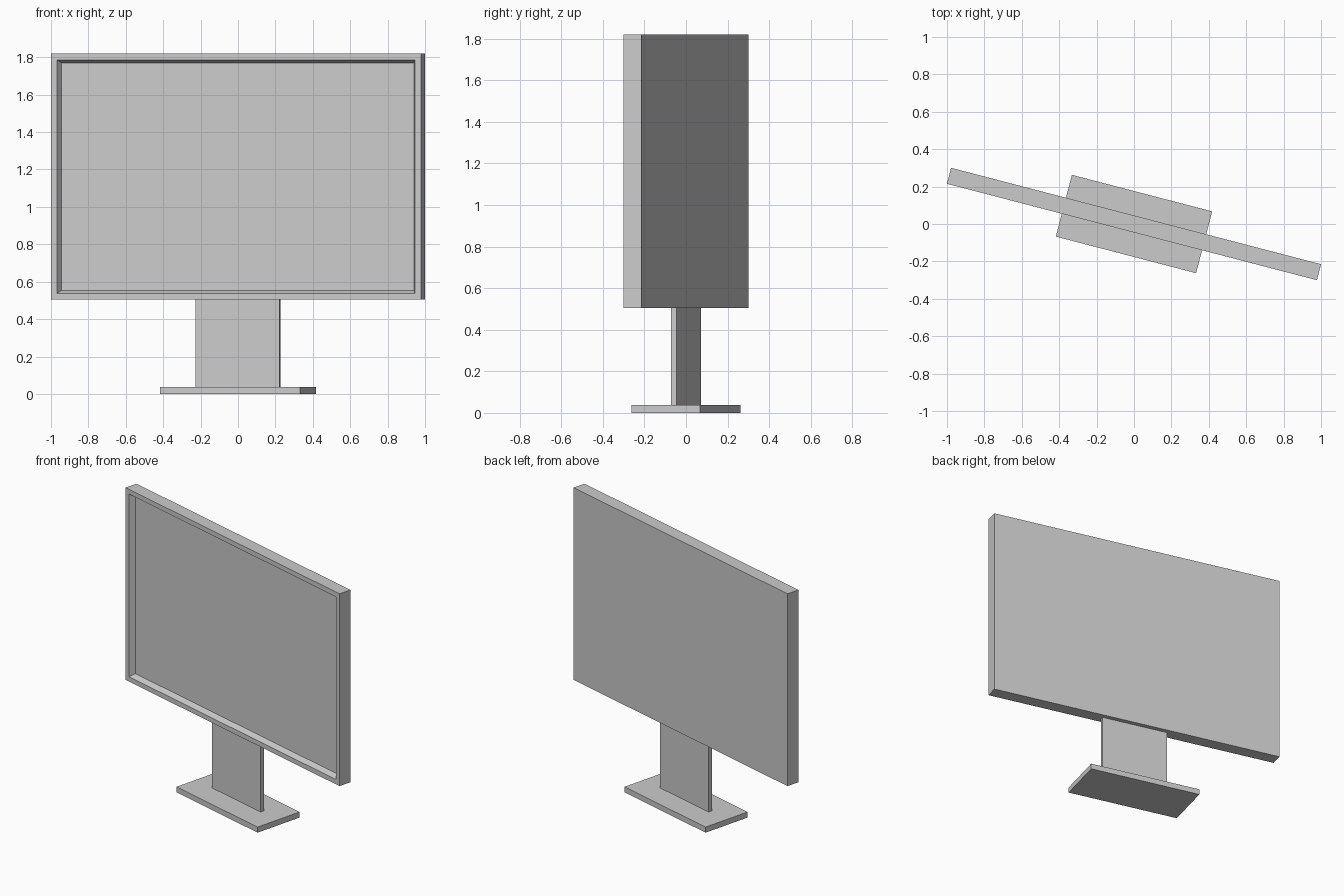
import bpy, bmesh, math
from mathutils import Matrix

if "Cube" in bpy.data.objects:
    bpy.data.objects.remove(bpy.data.objects["Cube"])

TURN = math.radians(-14.6)


def box(name, length, depth, z0, z1, recess=None):
    """Box centred on the z axis and turned; recess = (border, bevel, depth)."""
    bm = bmesh.new()
    size = Matrix.Diagonal((length, depth, z1 - z0, 1))
    bmesh.ops.create_cube(bm, size=1, matrix=Matrix.Translation((0, 0, (z0 + z1) / 2)) @ size)
    if recess:
        border, bevel, sink = recess
        bm.normal_update()
        front = min(bm.faces, key=lambda f: f.calc_center_median().y)
        for width in (border, bevel):
            bmesh.ops.inset_region(bm, faces=[front], thickness=width, use_even_offset=True)
        bmesh.ops.translate(bm, verts=front.verts, vec=(0, sink, 0))
    bm.transform(Matrix.Rotation(TURN, 4, 'Z'))
    bm.normal_update()
    mesh = bpy.data.meshes.new(name)
    bm.to_mesh(mesh)
    bm.free()
    obj = bpy.data.objects.new(name, mesh)
    bpy.context.collection.objects.link(obj)
    return obj


# Foot plate, flat neck and screen with a sunken, bevelled display
box("base_plate", 0.775, 0.341, 0.0, 0.038)
box("neck", 0.463, 0.027, 0.038, 0.505)
box("screen", 2.044, 0.088, 0.505, 1.819, recess=(0.033, 0.016, 0.037))
